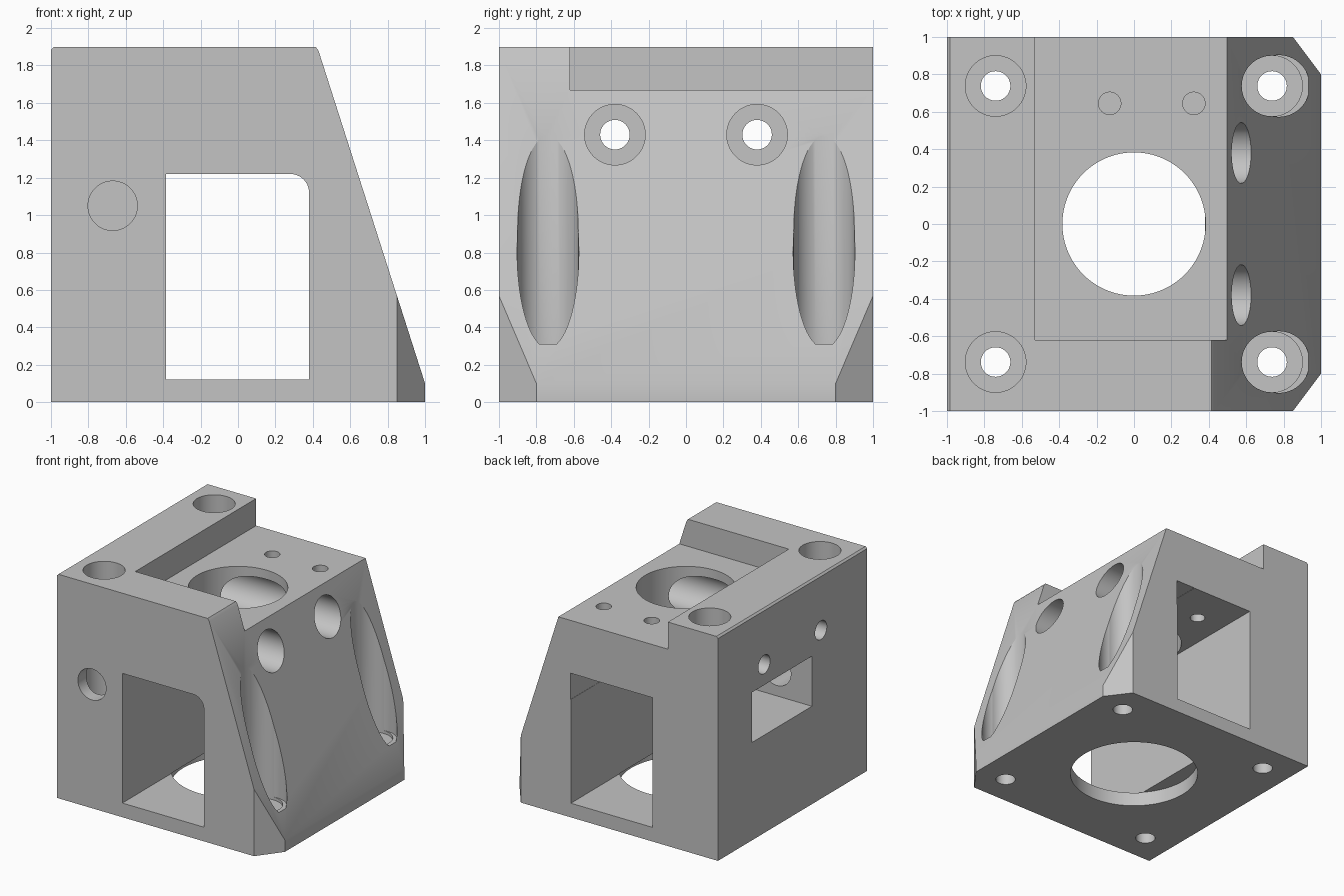
import bpy, bmesh, math
from mathutils import Matrix, Vector

cube = bpy.data.objects.get("Cube")
if cube:
    bpy.data.objects.remove(cube, do_unlink=True)

grey = bpy.data.materials.new("plain grey")
grey.use_nodes = True
colour = (0.55, 0.55, 0.55, 1)
grey.diffuse_color = colour
grey.node_tree.nodes["Principled BSDF"].inputs["Base Color"].default_value = colour


def make_object(name, bm):
    bmesh.ops.recalc_face_normals(bm, faces=bm.faces)
    mesh = bpy.data.meshes.new(name)
    bm.to_mesh(mesh)
    bm.free()
    mesh.materials.append(grey)
    ob = bpy.data.objects.new(name, mesh)
    bpy.context.collection.objects.link(ob)
    return ob


def prism(name, points, start, end, axis="y"):
    """Extrude an (x, z) profile along y, or an (x, y) profile along z."""
    bm = bmesh.new()
    place = (lambda a, b: (a, start, b)) if axis == "y" else (lambda a, b: (a, b, start))
    face = bm.faces.new([bm.verts.new(place(a, b)) for a, b in points])
    step = Vector((0, end - start, 0) if axis == "y" else (0, 0, end - start))
    grown = bmesh.ops.extrude_face_region(bm, geom=[face])["geom"]
    bmesh.ops.translate(bm, vec=step,
                        verts=[v for v in grown if isinstance(v, bmesh.types.BMVert)])
    return make_object(name, bm)


def box(name, x, y, z):
    return prism(name, [(x[0], z[0]), (x[1], z[0]), (x[1], z[1]), (x[0], z[1])], *y)


def cylinder(name, start, end, radius, sides=64):
    a, b = Vector(start), Vector(end)
    turn = (b - a).to_track_quat("Z", "Y").to_matrix().to_4x4()
    bm = bmesh.new()
    bmesh.ops.create_cone(bm, cap_ends=True, segments=sides, radius1=radius,
                          radius2=radius, depth=(b - a).length,
                          matrix=Matrix.Translation((a + b) / 2) @ turn)
    return make_object(name, bm)


def cut(target, cutter):
    cutter.hide_render = True
    mod = target.modifiers.new("cut", "BOOLEAN")
    mod.operation = "DIFFERENCE"
    mod.solver = "EXACT"
    mod.object = cutter
    bpy.context.view_layer.objects.active = target
    bpy.ops.object.modifier_apply(modifier=mod.name)
    bpy.data.objects.remove(cutter, do_unlink=True)


# Main block with one sloping side
body = prism("bracket_body", [(-1, 0), (1, 0), (1, 0.1), (0.43, 1.88), (0.415, 1.9),
                              (-0.985, 1.9), (-1, 1.885)], -1, 1)

# Cut corners at the foot of the slope
for side in (-1, 1):
    cut(body, prism("corner_cutter", [(0.85, side), (1.0, side * 0.8), (1.15, side * 0.6),
                                      (1.3, side * 1.3), (0.625, side * 1.3)],
                    -0.2, 2.2, "z"))

# Step in the top
cut(body, box("top_step_cutter", (-0.53, 1.5), (-0.62, 1.5), (1.67, 2.3)))

# Front to back window, rounded at one front corner
arc = [(0.28 + 0.1 * math.cos(math.pi * i / 20), 1.12 + 0.1 * math.sin(math.pi * i / 20))
       for i in range(11)]
cut(body, prism("window_cutter", [(-0.385, 0.12), (0.38, 0.12)] + arc + [(-0.385, 1.22)],
                -1.3, 1.3))
cut(body, box("window_corner_cutter", (0.2, 0.382), (-0.2, 1.3), (1.0, 1.222)))

# Round openings in the roof and the base
cut(body, cylinder("roof_opening_cutter", (0, 0, 1.1), (0, 0, 2.2), 0.383, 96))
cut(body, cylinder("base_opening_cutter", (0, 0, -0.2), (0, 0, 0.123), 0.515, 96))

# Four counterbored upright screw holes
for x in (-0.74, 0.738):
    for y in (-0.738, 0.738):
        cut(body, cylinder("screw_hole_cutter", (x, y, -0.2), (x, y, 0.5), 0.079, 40))
        cut(body, cylinder("screw_bore_cutter", (x, y, 0.285), (x, y, 2.2), 0.162))
        if x > 0:
            cut(body, cylinder("bore_lip_cutter", (0.774, y, 0.31), (0.774, y, 2.2), 0.165))

# Two counterbored cross holes through the slope
for y in (-0.38, 0.38):
    cut(body, cylinder("cross_bore_cutter", (-0.6, y, 1.43), (1.3, y, 1.43), 0.162))
    cut(body, cylinder("cross_hole_cutter", (-1.3, y, 1.43), (-0.4, y, 1.43), 0.079, 40))

# Two small holes through the roof
for x in (-0.13, 0.32):
    cut(body, cylinder("roof_hole_cutter", (x, 0.645, 1.1), (x, 0.645, 2.0), 0.06, 32))

# Side pocket and the front hole leading to it
cut(body, box("side_pocket_cutter", (-1.3, -0.45), (-0.26, 0.545), (0.83, 1.255)))
cut(body, cylinder("front_hole_cutter", (-0.67, -1.3, 1.05), (-0.67, -0.1, 1.05), 0.132))

# Smooth bores, crisp edges
bpy.ops.object.select_all(action="DESELECT")
body.select_set(True)
bpy.context.view_layer.objects.active = body
bpy.ops.object.shade_smooth_by_angle(angle=math.radians(25))
